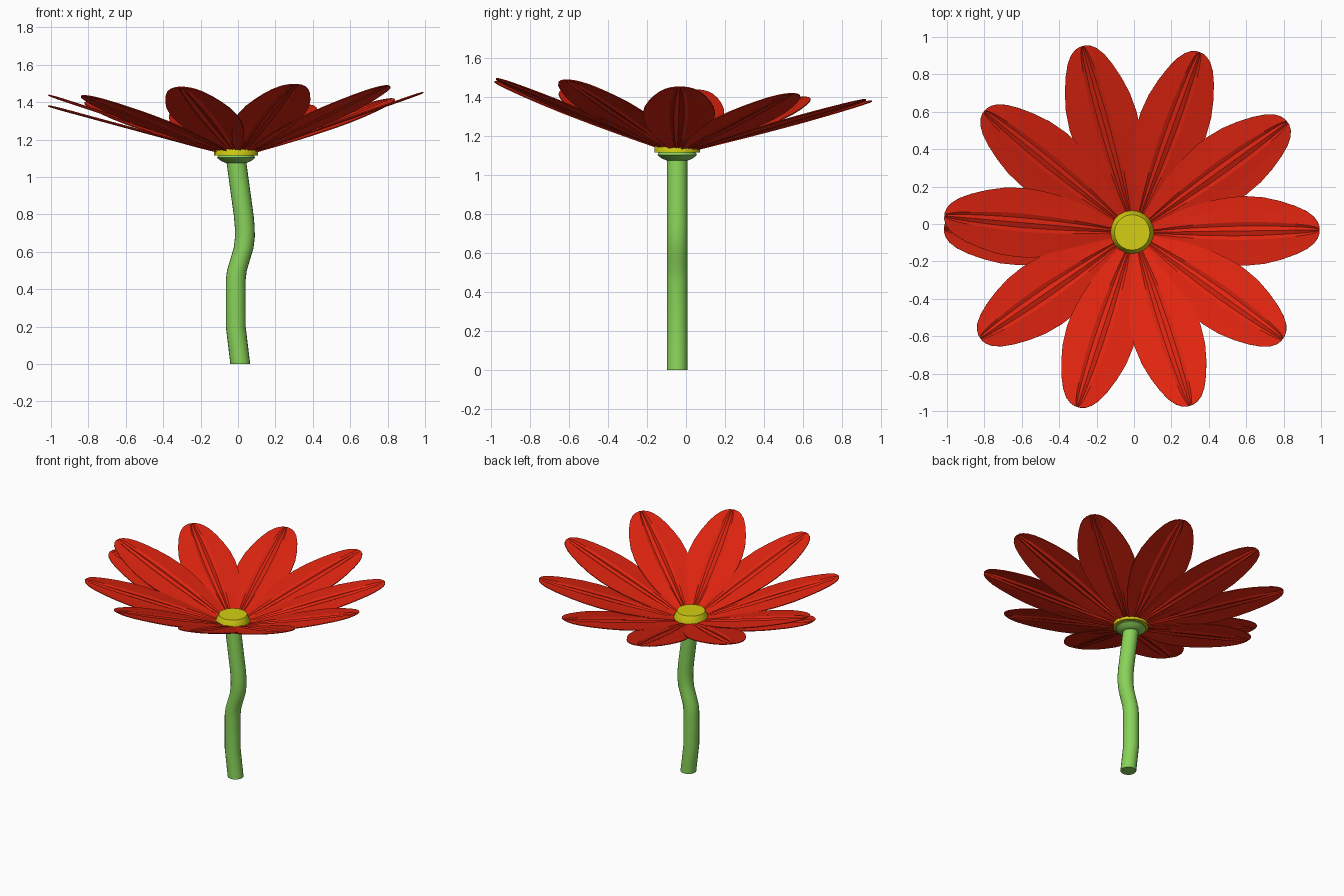
import bpy, bmesh, math

if "Cube" in bpy.data.objects:
    bpy.data.objects.remove(bpy.data.objects["Cube"])


def material(name, rgb):
    m = bpy.data.materials.new(name)
    m.diffuse_color = (*rgb, 1)
    m.use_nodes = True
    m.node_tree.nodes["Principled BSDF"].inputs["Base Color"].default_value = m.diffuse_color
    return m


RED = material("petal red", (0.75, 0.018, 0.005))
GREEN = material("stem green", (0.25, 0.65, 0.10))
YELLOW = material("centre yellow", (0.66, 0.62, 0.006))


def finish(name, bm, mat, smooth=None):
    bmesh.ops.recalc_face_normals(bm, faces=bm.faces)
    me = bpy.data.meshes.new(name)
    bm.to_mesh(me)
    bm.free()
    me.materials.append(mat)
    ob = bpy.data.objects.new(name, me)
    bpy.context.collection.objects.link(ob)
    if smooth:
        bpy.context.view_layer.objects.active = ob
        ob.select_set(True)
        bpy.ops.object.shade_smooth_by_angle(angle=math.radians(smooth))
        ob.select_set(False)
    return ob


def loft(name, rings, mat, sides=20, smooth=40):
    """Stack of horizontal rings (x, y, z, radius), capped at both ends."""
    bm = bmesh.new()
    loops = [[bm.verts.new((x + r * math.cos(2 * math.pi * i / sides),
                            y + r * math.sin(2 * math.pi * i / sides), z))
              for i in range(sides)] for x, y, z, r in rings]
    for a, b in zip(loops, loops[1:]):
        for i in range(sides):
            j = (i + 1) % sides
            bm.faces.new((a[i], a[j], b[j], b[i]))
    bm.faces.new(loops[0][::-1])
    bm.faces.new(loops[-1])
    return finish(name, bm, mat, smooth)


Y = -0.045
# wavy stem
path = [(0.012, 0), (0, 0.1), (-0.012, 0.2), (-0.012, 0.45), (-0.006, 0.5),
        (0.012, 0.56), (0.03, 0.62), (0.037, 0.68), (0.036, 0.73),
        (0.031, 0.79), (-0.01, 1.09)]
loft("stem", [(x, Y, z, 0.053) for x, z in path], GREEN)

# green cup below the petals
loft("calyx", [(-0.01, Y, 1.075, 0.055), (-0.01, Y, 1.085, 0.08),
               (-0.01, Y, 1.103, 0.102), (-0.01, Y, 1.122, 0.09)], GREEN)

# yellow centre
loft("flower_centre", [(-0.01, Y, 1.115, 0.118), (-0.01, Y, 1.145, 0.117),
                       (-0.01, Y, 1.19, 0.095)], YELLOW)

# petal outline: fraction of length, half width
OUTLINE = [(0.03, 0.02), (0.12, 0.055), (0.22, 0.1), (0.32, 0.137), (0.42, 0.164),
           (0.52, 0.181), (0.6, 0.186), (0.7, 0.178), (0.79, 0.157), (0.87, 0.13),
           (0.93, 0.102), (0.97, 0.072), (0.99, 0.045), (1.0, 0.018)]
# petal cross-section: fraction of width, fold height
FOLDS = [(-1, 0), (-0.6, 0.002), (-0.26, 0.005), (-0.14, -0.004), (0, 0.005),
         (0.14, -0.004), (0.26, 0.005), (0.6, 0.002), (1, 0)]


def petal(name, angle, tip_z):
    a = math.radians(angle)
    length = 1.003 - 0.03 * math.cos(a + math.radians(67))
    ca, sa = math.cos(a), math.sin(a)
    bm = bmesh.new()
    rows = []
    for t, w in OUTLINE:
        row = []
        for f, h in FOLDS:
            r, s = t * length, f * w
            z = 1.105 + t * (tip_z - 1.105) + h * min(1, w / 0.1)
            row.append(bm.verts.new((r * ca - s * sa, Y + r * sa + s * ca, z)))
        rows.append(row)
    for p, q in zip(rows, rows[1:]):
        for i in range(len(FOLDS) - 1):
            bm.faces.new((p[i], q[i], q[i + 1], p[i + 1]))
    ob = finish(name, bm, RED)
    mod = ob.modifiers.new("thickness", "SOLIDIFY")
    mod.thickness = 0.005
    mod.offset = 0


# eleven petals, the last one overlapping the first
PETALS = [(179, 1.38), (214.5, 1.435), (252, 1.48), (288, 1.495), (324.5, 1.488),
          (0.8, 1.452), (35.7, 1.418), (70, 1.387), (105.5, 1.38), (141, 1.40),
          (175, 1.437)]
for n, (angle, tip_z) in enumerate(PETALS, 1):
    petal(f"petal_{n}", angle, tip_z)
